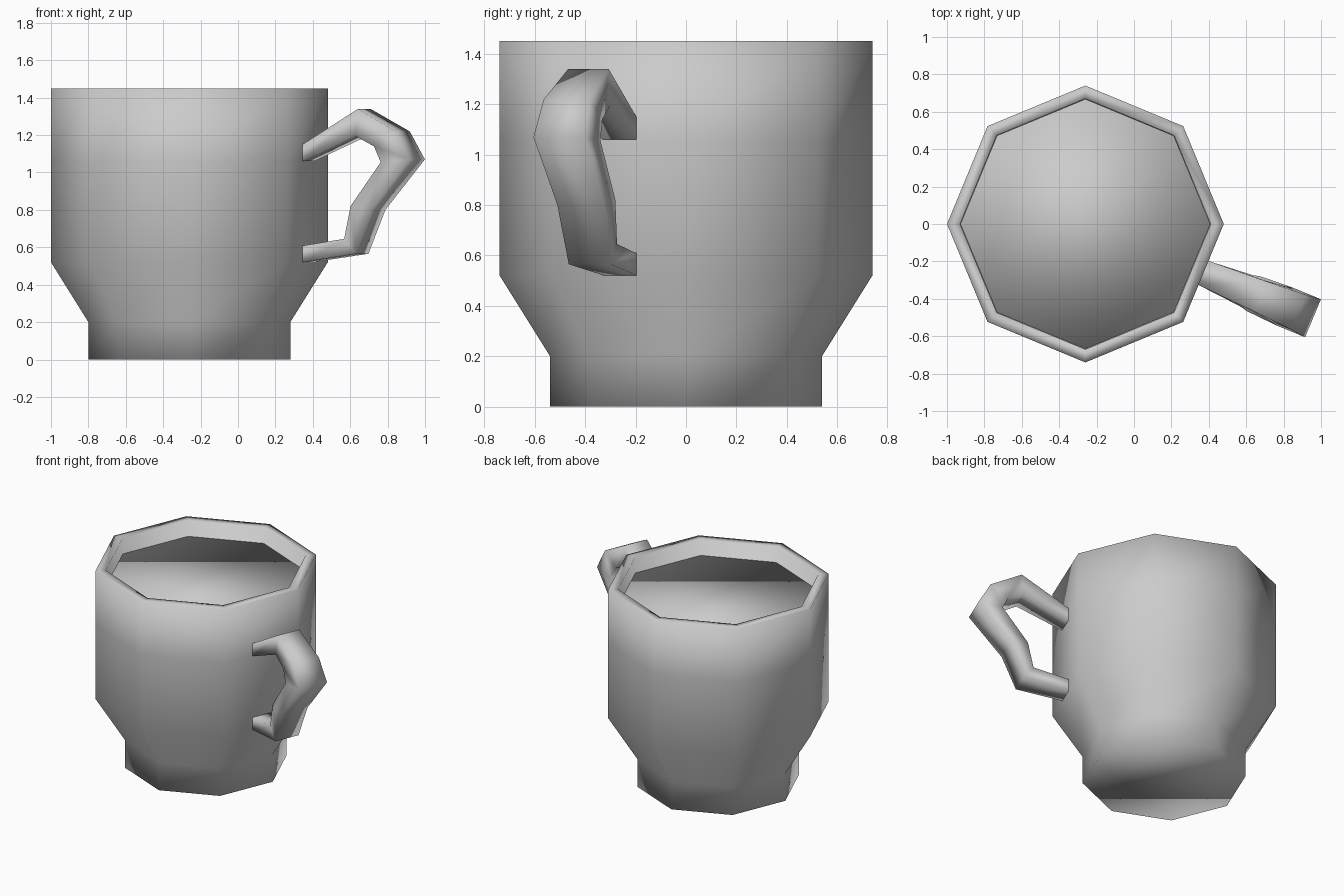
import bpy, bmesh
from math import cos, sin, pi

if "Cube" in bpy.data.objects:
    bpy.data.objects.remove(bpy.data.objects["Cube"])

CX = -0.26          # axis of the mug
SIDES = 8


def finish(name, bm):
    bmesh.ops.recalc_face_normals(bm, faces=bm.faces)
    for f in bm.faces:
        f.smooth = True
    me = bpy.data.meshes.new(name)
    bm.to_mesh(me)
    bm.free()
    ob = bpy.data.objects.new(name, me)
    bpy.context.collection.objects.link(ob)
    return ob


def skin(name, rings):
    """Bridge successive rings of points and cap both ends."""
    bm = bmesh.new()
    loops = [[bm.verts.new(p) for p in ring] for ring in rings]
    n = len(loops[0])
    for a, b in zip(loops, loops[1:]):
        for i in range(n):
            j = (i + 1) % n
            bm.faces.new((a[i], a[j], b[j], b[i]))
    bm.faces.new(loops[0])
    bm.faces.new(loops[-1])
    return finish(name, bm)


def octagon(r, z):
    return [(CX + r * cos(2 * pi * i / SIDES), r * sin(2 * pi * i / SIDES), z)
            for i in range(SIDES)]


# Mug body: foot, flare, wall, flat rim, inner wall and floor
body_profile = [(0.54, 0), (0.54, 0.20), (0.74, 0.52), (0.74, 1.06), (0.74, 1.45),
                (0.67, 1.45), (0.67, 0.56), (0.48, 0.24)]
skin("mug_body", [octagon(r, z) for r, z in body_profile])

# Drink filling the mug to just below the rim
drink_profile = [(0.47, 0.25), (0.668, 0.57), (0.668, 1.337)]
skin("drink", [octagon(r, z) for r, z in drink_profile])

# Handle: square section swept in the plane through the middle of one wall face
ANGLE = -pi / 8


def handle_point(x, z, w):
    r = (x - CX) / cos(ANGLE)
    return (CX + r * cos(ANGLE) - w * sin(ANGLE), r * sin(ANGLE) + w * cos(ANGLE), z)


# outer x, z, inner x, z, half width
handle_sections = [
    (0.345, 1.15, 0.345, 1.06, 0.070),
    (0.372, 1.15, 0.380, 1.06, 0.070),
    (0.675, 1.34, 0.660, 1.195, 0.087),
    (0.880, 1.22, 0.765, 1.14, 0.100),
    (0.957, 1.07, 0.805, 1.055, 0.110),
    (0.750, 0.80, 0.640, 0.82, 0.100),
    (0.663, 0.565, 0.602, 0.645, 0.090),
    (0.372, 0.52, 0.380, 0.61, 0.070),
    (0.345, 0.52, 0.345, 0.61, 0.070),
]
skin("handle", [[handle_point(ox, oz, -w), handle_point(ox, oz, w),
                 handle_point(ix, iz, w), handle_point(ix, iz, -w)]
                for ox, oz, ix, iz, w in handle_sections])
